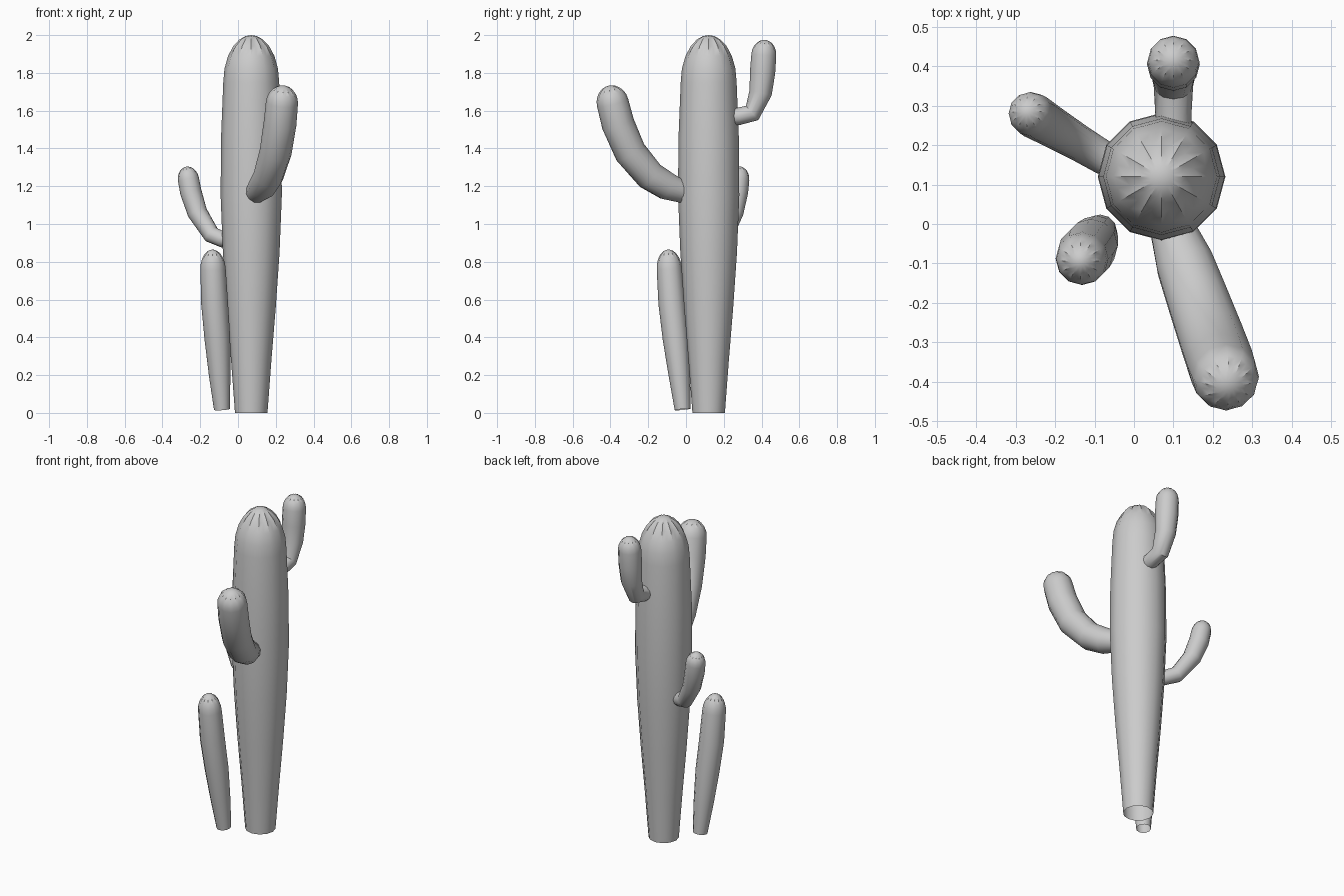
import bpy, math
from mathutils import Vector

if "Cube" in bpy.data.objects:
    bpy.data.objects.remove(bpy.data.objects["Cube"])

SIDES = 12  # ribs around every stem


def stem(name, path, cap):
    """Ribbed tube along (x, y, z, radius) points, closed by a grooved dome of height cap."""
    pts = [Vector(p[:3]) for p in path]
    dirs = []
    for i in range(len(pts)):
        a = (pts[i] - pts[i - 1]).normalized() if i else Vector()
        b = (pts[i + 1] - pts[i]).normalized() if i + 1 < len(pts) else Vector()
        dirs.append((a + b).normalized())
    valley = math.cos(math.pi / SIDES)
    rings = [(p, d, q[3], valley) for p, d, q in zip(pts, dirs, path)]
    # dome rings, with the grooves deepening toward the crown
    end, d, r = pts[-1], dirs[-1], path[-1][3]
    for deg, groove in ((17, .96), (34, .94), (50, .88), (65, .85), (78, .88)):
        t = math.radians(deg)
        rings.append((end + d * cap * math.sin(t), d, r * math.cos(t), groove))

    verts, faces, n = [], [], SIDES * 2
    for c, d, r, groove in rings:
        q = Vector((0, 0, 1)).rotation_difference(d)
        for k in range(n):
            a = math.pi * k / SIDES
            rr = r * (groove if k % 2 else 1)
            verts.append(c + q @ Vector((rr * math.cos(a), rr * math.sin(a), 0)))
    for i in range(len(rings) - 1):
        for k in range(n):
            j = (k + 1) % n
            faces.append((i * n + k, i * n + j, (i + 1) * n + j, (i + 1) * n + k))
    apex = len(verts)
    verts.append(end + d * cap)
    base = apex - n
    faces += [(base + k, base + (k + 1) % n, apex) for k in range(n)]

    me = bpy.data.meshes.new(name)
    me.from_pydata(verts, [], faces)
    ob = bpy.data.objects.new(name, me)
    bpy.context.collection.objects.link(ob)
    bpy.ops.object.select_all(action='DESELECT')
    ob.select_set(True)
    bpy.context.view_layer.objects.active = ob
    bpy.ops.object.shade_smooth_by_angle(angle=math.radians(40))
    return ob


# main trunk, open at the foot
stem("trunk", [(.07, .12, z, r) for z, r in (
    (0, .086), (.28, .107), (.56, .13), (.85, .15), (1.15, .162),
    (1.45, .16), (1.75, .148))], .25)

# front arm: leans out along -y and drifts to +x
stem("front_arm", [(.1 + (-.02 - y) * .36, y, z, r) for y, z, r in (
    (.01, 1.165, .056), (-.02, 1.17, .06), (-.1, 1.2, .075), (-.19, 1.255, .08),
    (-.295, 1.38, .085), (-.36, 1.53, .087), (-.388, 1.64, .085))], .095)

# back arm: short elbow, then straight up
stem("back_arm", [(.1, y, z, r) for y, z, r in (
    (.24, 1.567, .045), (.28, 1.57, .046), (.35, 1.588, .05),
    (.395, 1.695, .06), (.405, 1.8, .067), (.412, 1.895, .066))], .08)

# left arm: leans out along -x and drifts to +y
stem("left_arm", [(x, .17 + (-.08 - x) * .6, z, r) for x, z, r in (
    (-.05, .915, .04), (-.08, .918, .043), (-.14, .943, .046),
    (-.215, 1.06, .053), (-.25, 1.17, .057), (-.262, 1.235, .056))], .07)

# small separate stem beside the trunk
stem("small_stem", [
    (-.085, -.018, .018, .042), (-.097, -.035, .2, .057), (-.109, -.055, .39, .068),
    (-.124, -.075, .58, .071), (-.132, -.088, .76, .067)], .105)
